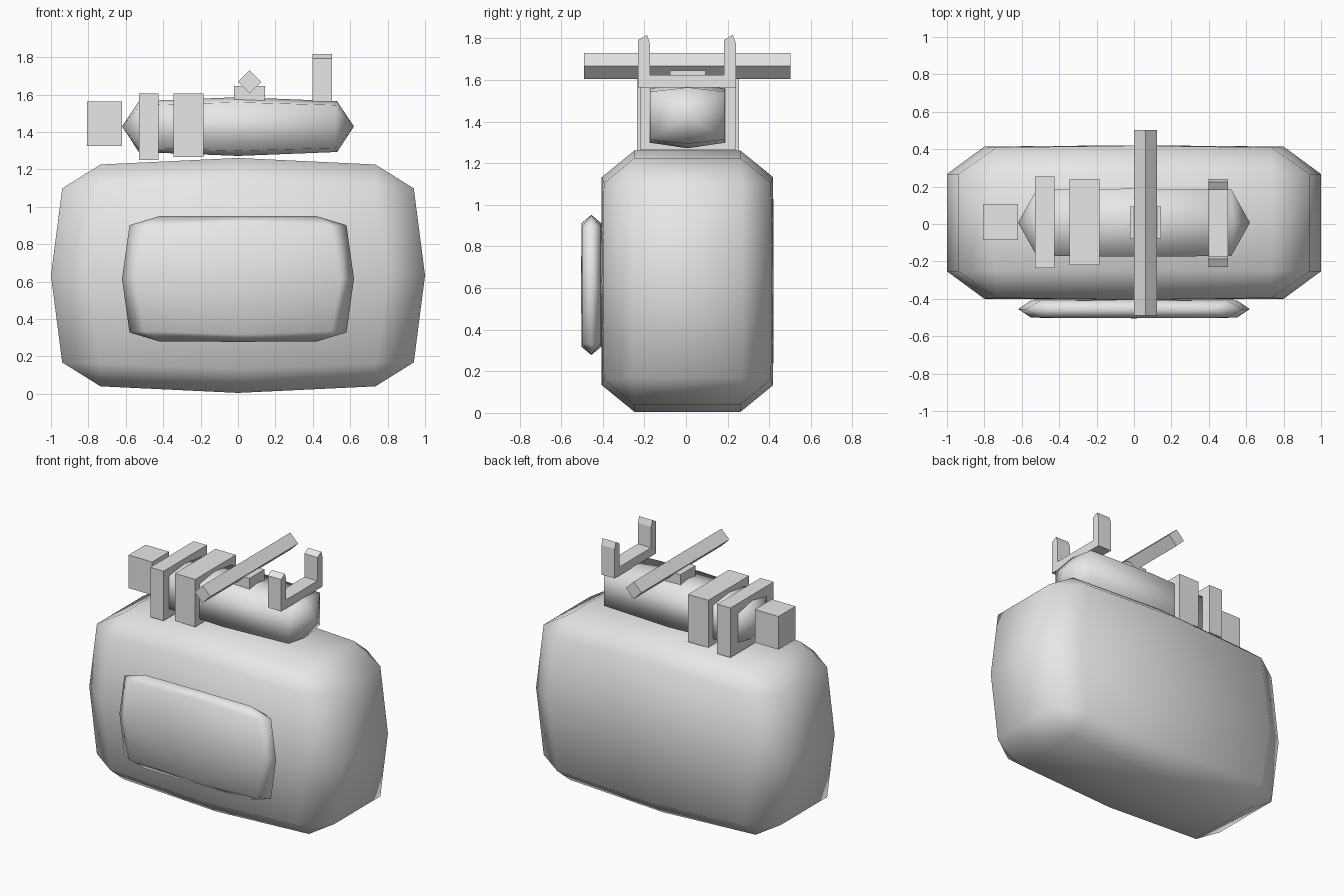
import bpy, bmesh, math
from itertools import product
from mathutils import Matrix

cube = bpy.data.objects.get("Cube")
if cube:
    bpy.data.objects.remove(cube, do_unlink=True)

grey = bpy.data.materials.new("light_grey")
grey.use_nodes = True
grey.diffuse_color = (0.8, 0.8, 0.8, 1)
grey.node_tree.nodes["Principled BSDF"].inputs["Base Color"].default_value = (0.8, 0.8, 0.8, 1)


def finish(name, bm, smooth=False):
    bmesh.ops.recalc_face_normals(bm, faces=bm.faces[:])
    for f in bm.faces:
        f.smooth = smooth
    mesh = bpy.data.meshes.new(name)
    bm.to_mesh(mesh)
    bm.free()
    mesh.materials.append(grey)
    ob = bpy.data.objects.new(name, mesh)
    bpy.context.scene.collection.objects.link(ob)
    return ob


def pillow(name, centre, octant):
    """Soft bulging block: one octant of corners mirrored on all axes and skinned."""
    bm = bmesh.new()
    corners = {tuple(round(a * s + 0.0, 4) + 0.0 for a, s in zip(p, signs))
               for p in octant for signs in product((1, -1), repeat=3)}
    for c in sorted(corners):
        bm.verts.new(c)
    bmesh.ops.convex_hull(bm, input=bm.verts[:])
    bmesh.ops.delete(bm, geom=[v for v in bm.verts if not v.link_faces], context="VERTS")
    bmesh.ops.join_triangles(bm, faces=bm.faces[:], angle_face_threshold=math.radians(12),
                             angle_shape_threshold=math.radians(60))
    bmesh.ops.translate(bm, verts=bm.verts[:], vec=centre)
    return finish(name, bm, True)


def box(name, x, y, z, roll=0):
    """Box between limits, optionally rolled about its own y axis."""
    bm = bmesh.new()
    size = [b - a for a, b in (x, y, z)]
    mid = [(a + b) / 2 for a, b in (x, y, z)]
    mat = Matrix.Translation(mid) @ Matrix.Rotation(roll, 4, "Y") @ Matrix.Diagonal((*size, 1))
    bmesh.ops.create_cube(bm, size=1, matrix=mat)
    return finish(name, bm)


def extrude_x(name, profile, x0, x1):
    """Extrude a (y, z) outline along x."""
    bm = bmesh.new()
    face = bm.faces.new([bm.verts.new((x0, y, z)) for y, z in profile])
    new = bmesh.ops.extrude_face_region(bm, geom=[face])["geom"]
    bmesh.ops.translate(bm, verts=[v for v in new if isinstance(v, bmesh.types.BMVert)],
                        vec=(x1 - x0, 0, 0))
    return finish(name, bm)


# Main bag: top, front and side corners
pillow("bag_body", (0, 0.007, 0.633), [
    (0, 0.255, 0.628), (0.735, 0.255, 0.593),
    (0, 0.412, 0.5), (0.735, 0.402, 0.472), (0.8, 0.407, 0), (0, 0.414, 0),
    (1, 0.26, 0), (0.94, 0.26, 0.465)])

# Front pocket, pinched to a ridge around its rim
pillow("front_pocket", (0, -0.455, 0.615), [
    (0, 0, 0.337), (0.42, 0, 0.335), (0.58, 0, 0.287), (0.62, 0, 0),
    (0, 0.048, 0.297), (0.5, 0.046, 0.28), (0.55, 0.046, 0), (0, 0.049, 0)])

# Bedroll with pointed ends
pillow("bedroll", (0, 0.007, 1.429), [
    (0, 0, 0.157), (0.53, 0, 0.136), (0.62, 0, 0),
    (0, 0.182, 0.13), (0.52, 0.178, 0.115)])

# Straps around the bedroll and the block hung on its end
box("outer_strap", (-0.53, -0.425), (-0.235, 0.255), (1.25, 1.605))
box("inner_strap", (-0.345, -0.185), (-0.22, 0.24), (1.265, 1.605))
box("end_block", (-0.807, -0.62), (-0.085, 0.107), (1.325, 1.562))

# Cross bar standing on its edge, with its mount
box("bar_mount", (-0.022, 0.145), (-0.077, 0.093), (1.56, 1.646))
box("cross_bar", (0.018, 0.106), (-0.49, 0.503), (1.624, 1.712), math.radians(45))


# Forked bracket with slanted tips
def tip(y):
    return [(y, 1.792), (y + 0.042, 1.817), (y + 0.057, 1.775)]


extrude_x("fork_bracket",
          [(-0.23, 1.563)] + tip(-0.23) + [(-0.173, 1.625), (0.183, 1.625)]
          + tip(0.183) + [(0.24, 1.563)], 0.397, 0.502)
